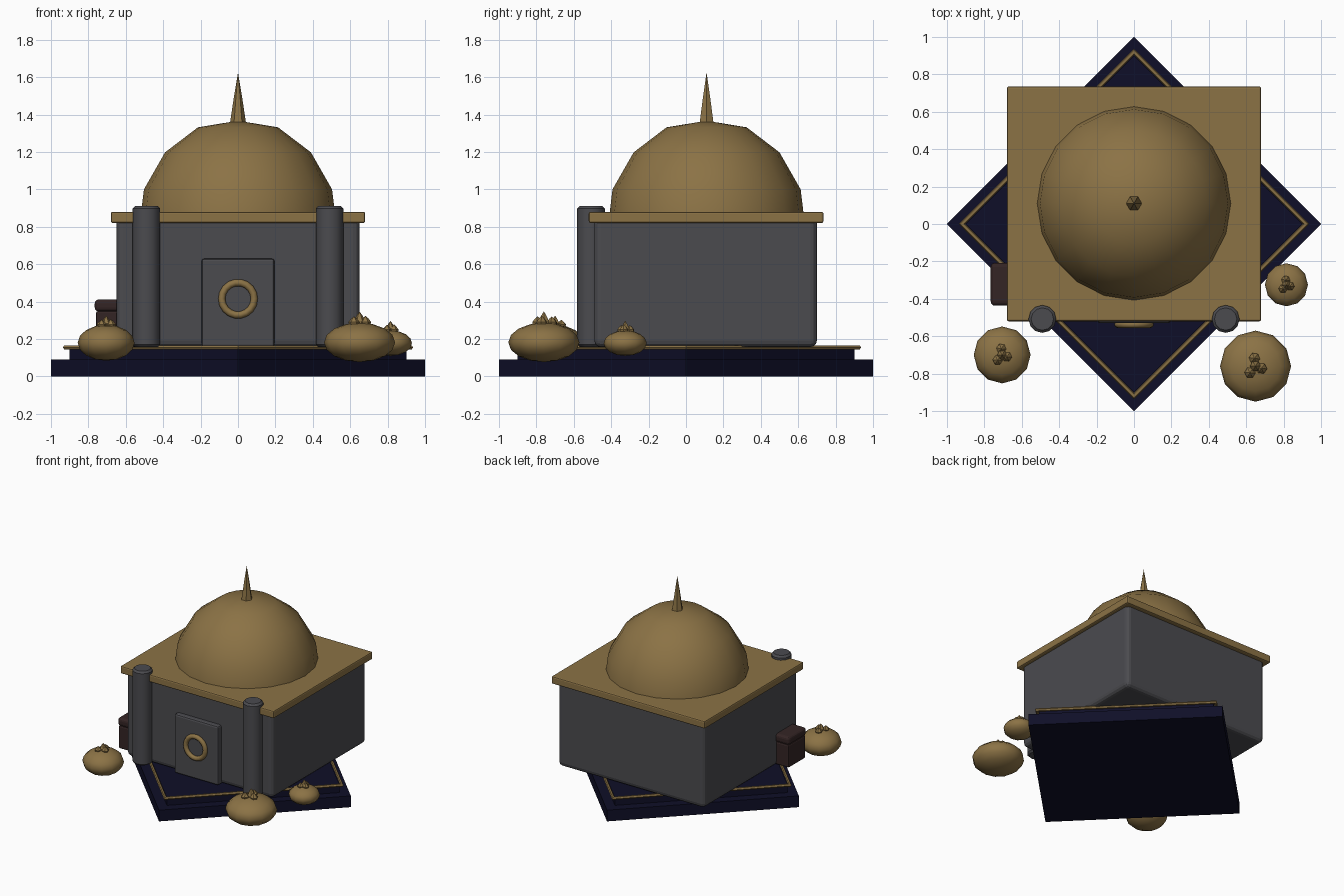
import bpy, bmesh, math
from mathutils import Matrix, Vector

if "Cube" in bpy.data.objects:
    bpy.data.objects.remove(bpy.data.objects["Cube"])


def material(name, rgb):
    m = bpy.data.materials.new(name)
    m.diffuse_color = (*rgb, 1)
    m.use_nodes = True
    m.node_tree.nodes["Principled BSDF"].inputs["Base Color"].default_value = m.diffuse_color
    return m


GOLD = material("aged gold", (0.26, 0.17, 0.06))
STONE = material("dark stone", (0.07, 0.07, 0.078))
NAVY = material("midnight navy", (0.0048, 0.0048, 0.021))
BROWN = material("dark wood", (0.034, 0.018, 0.018))


def finish(name, bm, mat, smooth=None, bevel=0, segments=2):
    bmesh.ops.recalc_face_normals(bm, faces=bm.faces)
    mesh = bpy.data.meshes.new(name)
    bm.to_mesh(mesh)
    bm.free()
    mesh.materials.append(mat)
    ob = bpy.data.objects.new(name, mesh)
    bpy.context.collection.objects.link(ob)
    if bevel:
        b = ob.modifiers.new("soft edges", 'BEVEL')
        b.width, b.segments = bevel, segments
        b.limit_method, b.angle_limit = 'ANGLE', math.radians(50)
    if smooth:
        bpy.ops.object.select_all(action='DESELECT')
        bpy.context.view_layer.objects.active = ob
        ob.select_set(True)
        bpy.ops.object.shade_smooth_by_angle(angle=math.radians(smooth))
    return ob


def box(name, lo, hi, mat, bevel=0, segments=2):
    bm = bmesh.new()
    lo, hi = Vector(lo), Vector(hi)
    bmesh.ops.create_cube(bm, size=1, matrix=Matrix.Translation((lo + hi) / 2)
                          @ Matrix.Diagonal((*(hi - lo), 1)))
    return finish(name, bm, mat, None, bevel, segments)


def lathe(name, profile, sides, centre, mat, smooth=None, turn=0.0, closed=False):
    """Spin (radius, z) points around a vertical axis."""
    bm = bmesh.new()
    rings = []
    for r, z in profile:
        count = sides if r > 0 else 1
        rings.append([bm.verts.new((centre[0] + r * math.cos(turn + math.tau * i / sides),
                                    centre[1] + r * math.sin(turn + math.tau * i / sides),
                                    centre[2] + z)) for i in range(count)])
    for a, b in zip(rings, rings[1:] + (rings[:1] if closed else [])):
        for i in range(sides):
            j = (i + 1) % sides
            ia, ja, ib, jb = (k % len(r) for k, r in ((i, a), (j, a), (i, b), (j, b)))
            bm.faces.new(list(dict.fromkeys((a[ia], a[ja], b[jb], b[ib]))))
    if not closed:
        for ring in (rings[0], rings[-1]):
            if len(ring) > 2:
                bm.faces.new(ring)
    return finish(name, bm, mat, smooth)


# Diamond plinth with two tiers and a gold border
lathe("plinth_lower", [(1, 0), (1, 0.09)], 4, (0, 0, 0), NAVY)
lathe("plinth_upper", [(0.9, 0.08), (0.9, 0.152)], 4, (0, 0, 0), NAVY)
lathe("plinth_border", [(0.92 + 0.017 * math.cos(math.tau * i / 6),
                         0.155 + 0.012 * math.sin(math.tau * i / 6)) for i in range(6)],
      4, (0, 0, 0), GOLD, closed=True)

# Hall walls and roof slab
box("hall_walls", (-0.65, -0.49, 0.157), (0.65, 0.70, 0.86), STONE, 0.035, 3)
box("roof_slab", (-0.68, -0.52, 0.82), (0.68, 0.735, 0.88), GOLD, 0.01)

# Dome and spire
lathe("dome", [(0.52, 0.86), (0.503, 1.0), (0.39, 1.198), (0.214, 1.332), (0, 1.367)],
      20, (0, 0.11, 0), GOLD, 50)
lathe("spire", [(0.045, 1.34), (0.021, 1.50), (0, 1.625)], 6, (0, 0.11, 0), GOLD)

# Entrance columns with chamfered ends
for side, label in ((-1, "left"), (1, "right")):
    lathe(label + "_column", [(0.06, 0.157), (0.074, 0.17), (0.074, 0.897), (0.06, 0.912)],
          12, (side * 0.49, -0.508, 0), STONE, 40)

# Door and its ring
box("door", (-0.195, -0.53, 0.157), (0.195, -0.45, 0.63), STONE, 0.014)
ring = lathe("door_ring", [(0.087 + 0.019 * math.cos(math.tau * i / 8),
                            0.019 * math.sin(math.tau * i / 8)) for i in range(8)],
             18, (0, 0, 0), GOLD, 60, closed=True)
ring.location = (0, -0.537, 0.415)
ring.rotation_euler.x = math.pi / 2

# Chest beside the hall
box("chest_body", (-0.76, -0.43, 0.165), (-0.58, -0.215, 0.35), BROWN, 0.012)
box("chest_lid", (-0.766, -0.437, 0.347), (-0.574, -0.208, 0.412), BROWN, 0.022, 3)


# Treasure piles: flattened mounds topped with small nuggets
def pile(name, x, y, z, radius, height, peak):
    steps = 8
    mound = [(radius * math.sin(math.pi * i / steps) if 0 < i < steps else 0,
              -height * math.cos(math.pi * i / steps)) for i in range(steps + 1)]
    lathe(name + "_mound", mound, 12, (x, y, z), GOLD, 60)
    s = radius / 0.19
    base = z + height * 0.93
    nuggets = [(0, 0, peak - base), (-0.03, -0.035, (peak - base) * 0.62),
               (0.032, -0.012, (peak - base) * 0.66), (-0.006, 0.042, (peak - base) * 0.6)]
    for i, (dx, dy, h) in enumerate(nuggets):
        r = 0.03 * (0.5 + 0.5 * s)
        lathe(f"{name}_nugget_{i + 1}", [(r * 0.8, -0.01), (r, h * 0.25), (r * 0.5, h * 0.7), (0, h)],
              6, (x + dx * s, y + dy * s, base), GOLD, turn=i)


pile("left_pile", -0.705, -0.70, 0.18, 0.152, 0.096, 0.325)
pile("right_pile", 0.65, -0.76, 0.182, 0.19, 0.105, 0.347)
pile("side_pile", 0.815, -0.325, 0.178, 0.115, 0.068, 0.297)
